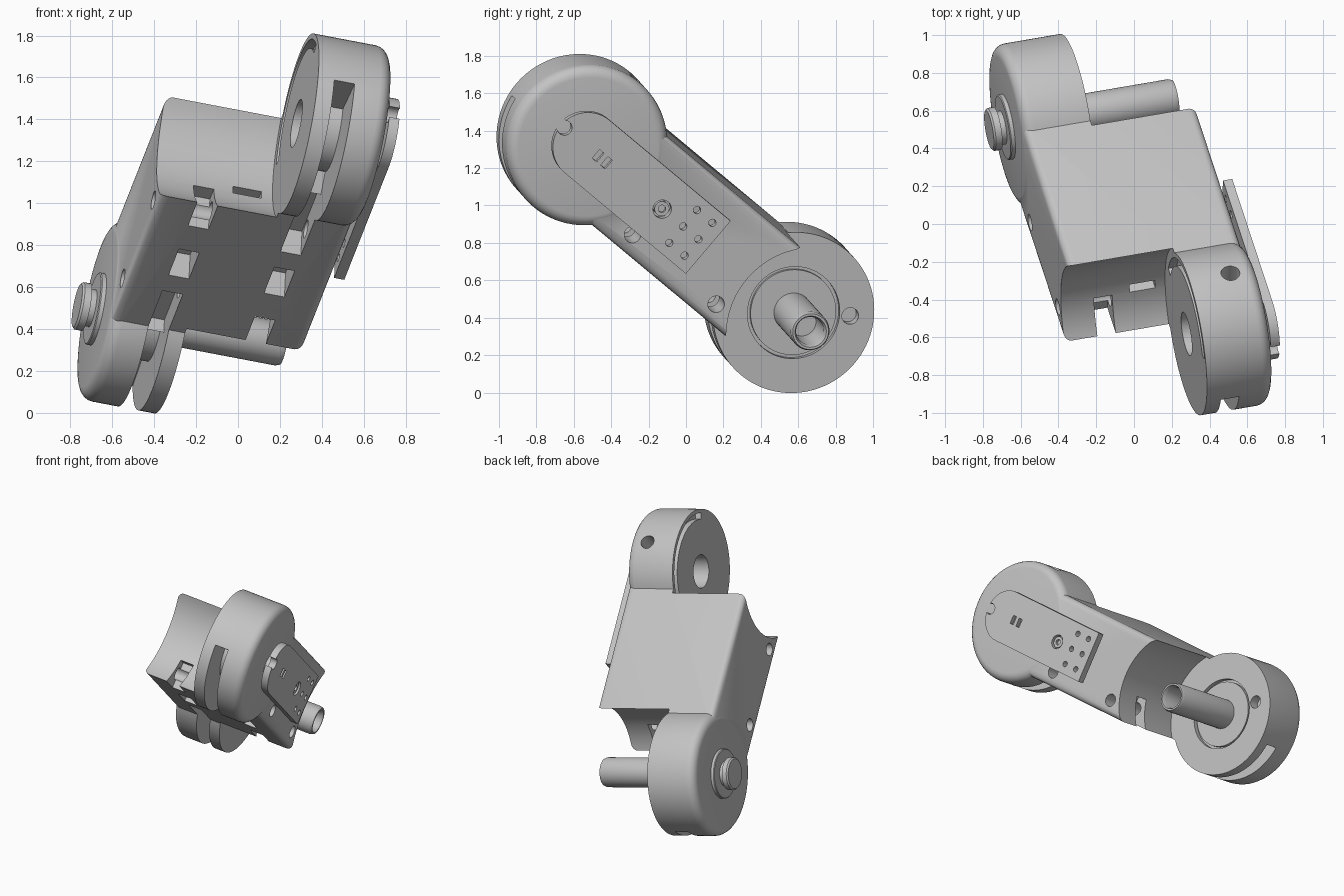
import bpy, bmesh, math
from mathutils import Matrix, Vector

cube = bpy.data.objects.get("Cube")
if cube:
    bpy.data.objects.remove(cube, do_unlink=True)

grey = bpy.data.materials.new("light grey")
grey.use_nodes = True
COL = (0.55, 0.55, 0.55, 1)
grey.diffuse_color = COL
grey.node_tree.nodes["Principled BSDF"].inputs["Base Color"].default_value = COL

# Local frame: X along the hinge axes, Y along the link, Z toward the inner side
ax = Vector((0.968, 0.165, -0.184)).normalized()
ln = Vector((0.245, -0.745, 0.62))
ln = (ln - ax * ln.dot(ax)).normalized()
FRAME = Matrix((ax, ln, ax.cross(ln))).transposed().to_4x4()
FRAME.translation = (0, 0, 0.9)

HINGE, R, CLEAR = 0.8, 0.437, 0.46   # hinge offset, barrel radius, clearance radius
HALF = 0.31                          # half thickness of the body
MID = -0.02                          # centre of the body width


def finish(bm, name):
    bmesh.ops.recalc_face_normals(bm, faces=bm.faces)
    me = bpy.data.meshes.new(name)
    bm.to_mesh(me)
    bm.free()
    ob = bpy.data.objects.new(name, me)
    bpy.context.collection.objects.link(ob)
    me.materials.append(grey)
    return ob


def loft(name, rings):
    """Skin a list of equal closed rings and cap both ends."""
    bm = bmesh.new()
    rows = [[bm.verts.new(p) for p in ring] for ring in rings]
    n = len(rows[0])
    for a, b in zip(rows, rows[1:]):
        for i in range(n):
            bm.faces.new((a[i], a[(i + 1) % n], b[(i + 1) % n], b[i]))
    bm.faces.new(rows[0])
    bm.faces.new(rows[-1])
    return finish(bm, name)


def lathe(name, profile, v=0.0, w=0.0, n=72):
    """Turn (x, radius) pairs about the hinge direction."""
    ang = [2 * math.pi * i / n for i in range(n)]
    return loft(name, [[(u, v + r * math.cos(t), w + r * math.sin(t)) for t in ang]
                       for u, r in profile])


def cyl(name, u0, u1, r, v=0.0, w=0.0, n=72):
    return lathe(name, [(u0, r), (u1, r)], v, w, n)


def prism(name, pts, u0, u1):
    return loft(name, [[(u, v, w) for v, w in pts] for u in (u0, u1)])


def arc(v, r, t0, t1, n=32):
    return [(v + r * math.cos(math.radians(t0 + (t1 - t0) * i / n)),
             r * math.sin(math.radians(t0 + (t1 - t0) * i / n))) for i in range(n + 1)]


def box(name, u, v, w):
    u, v = sorted(u), sorted(v)
    return prism(name, [(v[0], w[0]), (v[1], w[0]), (v[1], w[1]), (v[0], w[1])], *u)


def apply_all(ob):
    bpy.context.view_layer.update()
    dg = bpy.context.evaluated_depsgraph_get()
    me = bpy.data.meshes.new_from_object(ob.evaluated_get(dg))
    ob.modifiers.clear()
    ob.data = me


def combine(ob, other, op='DIFFERENCE'):
    m = ob.modifiers.new("cut", 'BOOLEAN')
    m.operation, m.solver, m.object = op, 'EXACT', other
    apply_all(ob)
    bpy.data.objects.remove(other, do_unlink=True)


# Body block with rounded long edges
body = box("link_body", (-0.485, 0.445), (-0.7, 0.7), (-HALF, HALF))
bm = bmesh.new()
bm.from_mesh(body.data)
edges = [e for e in bm.edges if abs(e.verts[0].co.y - e.verts[1].co.y) > 1]
bmesh.ops.bevel(bm, geom=edges, offset=0.04, segments=5, profile=0.5, affect='EDGES')
bm.to_mesh(body.data)
bm.free()


def mu(s, u):
    """Mirror a distance from the width centre to the barrel's side."""
    return MID + s * u


# Barrels with a rounded outer rim, and the clearance for the neighbouring link
for s in (1, -1):
    f = 0.06
    prof = [(mu(s, 0.06), R), (mu(s, 0.47 - f), R)]
    prof += [(mu(s, 0.47 - f + f * math.sin(math.radians(a))),
              R - f + f * math.cos(math.radians(a))) for a in (18, 36, 54, 72, 90)]
    combine(body, lathe("barrel", prof, s * HINGE, n=96), 'UNION')
for s in (1, -1):
    combine(body, cyl("clearance", mu(s, -0.7), mu(s, 0.105), CLEAR, s * HINGE, n=96))

for s in (1, -1):
    # Cable slots: round the barrel, beside it, through the middle and at the far end
    near = (mu(s, 0.185), mu(s, 0.285))
    t0, t1 = (8, 130) if s > 0 else (172, 50)
    ring = arc(s * HINGE, 0.55, t0, t1) + arc(s * HINGE, 0.2, t1, t0)
    combine(body, prism("slot", ring, *near))
    combine(body, box("slot", near, (s * 0.22, s * 0.6), (0.16, 0.5)))
    combine(body, box("window", near, (s * -0.1, s * 0.1), (0.16, 0.5)))
    combine(body, box("end_slot", near, (s * -0.28, s * -0.6), (0.12, 0.5)))
    # Cross pin holes
    combine(body, cyl("pin_hole", -0.7, 0.7, 0.045, s * 0.3, 0.21, 24))

# Window in the hollow end
combine(body, box("end_window", (-0.11, 0.03), (0.25, 0.5), (0.07, 0.12)))

# Upper barrel: shaft socket, lip groove and screw hole
combine(body, cyl("socket", 0.0, 0.4, 0.117, HINGE))
lip = arc(HINGE, 0.41, 190, 330) + arc(HINGE, 0.365, 330, 190)
combine(body, prism("lip_groove", lip, 0.0, 0.13))
screw = cyl("screw_hole", 0.2, 0.6, 0.05, 0, 0, 32)
screw.data.transform(Matrix.Translation((0.31, 0.795, 0)) @ Matrix.Rotation(math.pi / 2, 4, 'Y'))
combine(body, screw)

# Lower barrel: hub recess and screw hole
combine(body, cyl("hub_recess", -0.16, 0.0, 0.25, -HINGE))
combine(body, cyl("face_hole", -0.2, 0.0, 0.045, -1.05, -0.18, 32))

# Hub, hollow shaft and outer button
hub = cyl("shaft_hub", -0.17, -0.135, 0.232, -HINGE)
shaft = lathe("hollow_shaft", [(-0.17, 0.105), (0.405, 0.105), (0.426, 0.097),
                               (0.426, 0.085), (0.4, 0.075), (0.15, 0.075)], -HINGE)
button = lathe("shaft_button", [(-0.48, 0.175), (-0.51, 0.175), (-0.515, 0.17), (-0.515, 0.09),
                                (-0.545, 0.09), (-0.545, 0.115), (-0.58, 0.115),
                                (-0.59, 0.105)], -HINGE)

# Side cover plate standing off the body
cover = prism("cover_plate", arc(0.83, 0.185, -90, 90) + [(-0.04, 0.185), (-0.04, -0.185)],
              0.49, 0.54)
combine(cover, cyl("cover_hole", 0.4, 0.7, 0.05, 0.29, 0, 32))
combine(cover, cyl("cover_notch", 0.4, 0.7, 0.04, 0.99, 0, 32))
for v in (0.03, 0.14):
    for w in (-0.115, 0, 0.115):
        combine(cover, cyl("small_hole", 0.4, 0.7, 0.02, v, w, 20))
for v in (0.69, 0.75):
    combine(cover, box("pin_slot", (0.51, 0.7), (v - 0.016, v + 0.016), (-0.03, 0.03)))
sensor = cyl("cover_spacer", 0.43, 0.495, 0.1, HINGE)
post = lathe("cover_screw", [(0.43, 0.04), (0.53, 0.04), (0.53, 0.02), (0.51, 0.02)], 0.29, 0, 32)

# Place everything and smooth the curved faces
for ob in (body, hub, shaft, button, cover, sensor, post):
    ob.data.transform(FRAME)
    for p in ob.data.polygons:
        p.material_index = 0
    bpy.ops.object.select_all(action='DESELECT')
    ob.select_set(True)
    bpy.context.view_layer.objects.active = ob
    bpy.ops.object.shade_smooth_by_angle(angle=math.radians(30))
